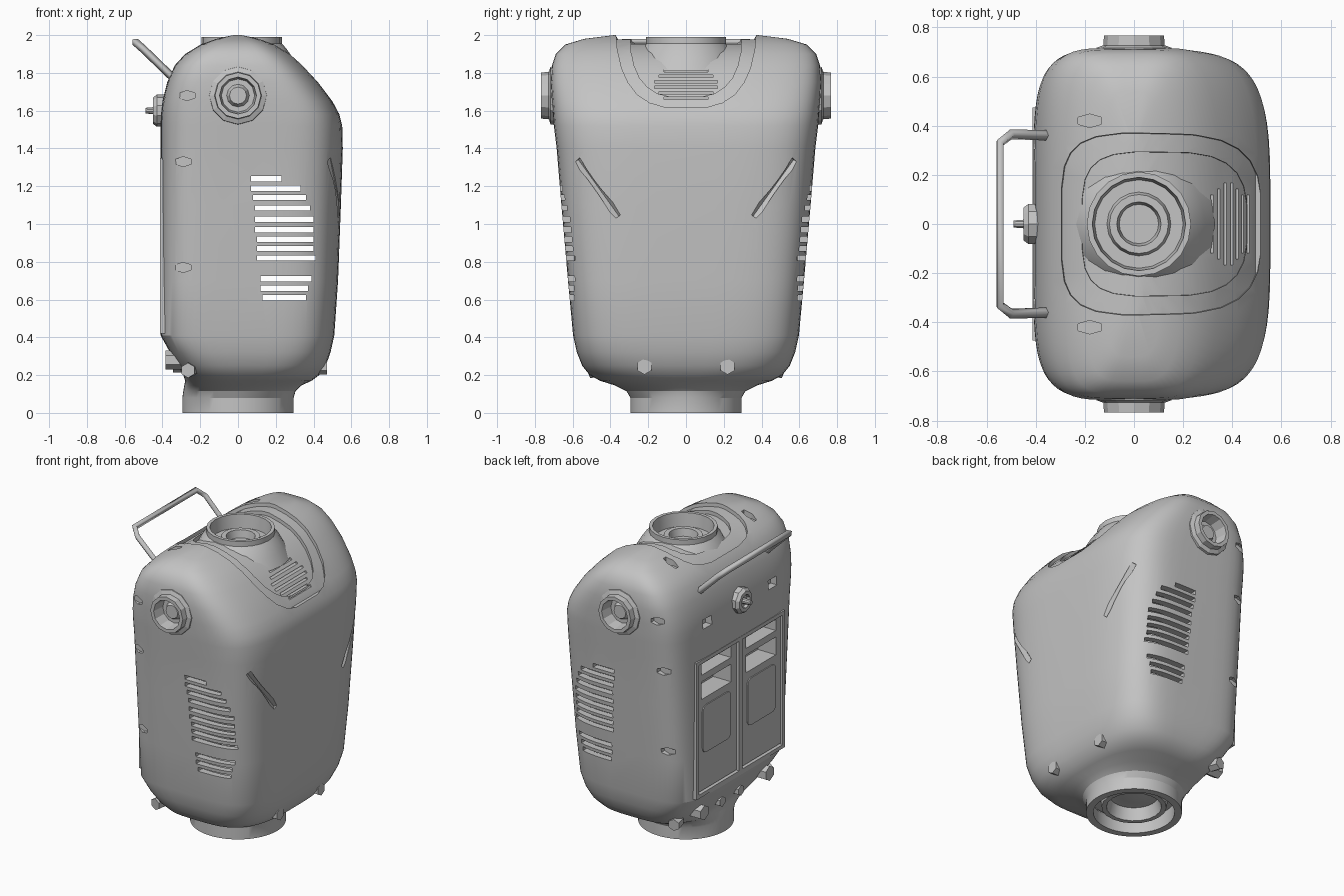
import bpy, bmesh, math
from mathutils import Vector, Matrix

cube = bpy.data.objects.get("Cube")
if cube:
    bpy.data.objects.remove(cube, do_unlink=True)

grey = bpy.data.materials.new("plain_grey")
grey.use_nodes = True
GREY = (0.55, 0.55, 0.55, 1)
grey.diffuse_color = GREY
grey.node_tree.nodes["Principled BSDF"].inputs["Base Color"].default_value = GREY


def finish(bm, name):
    bmesh.ops.recalc_face_normals(bm, faces=bm.faces)
    mesh = bpy.data.meshes.new(name)
    bm.to_mesh(mesh)
    bm.free()
    mesh.materials.append(grey)
    ob = bpy.data.objects.new(name, mesh)
    bpy.context.collection.objects.link(ob)
    return ob


def power(v, n):
    return math.copysign(abs(v) ** (2 / n), v)


def loft(name, rows, seg=64):
    """Stack rounded-box sections given as (z, x min, x max, half depth, squareness)."""
    bm = bmesh.new()
    rings = []
    for z, x0, x1, hy, n in rows:
        ring = []
        for i in range(seg):
            t = 2 * math.pi * (i + 0.5) / seg
            c, s = math.cos(t), math.sin(t)
            k = n if c > 0 else 2 + (n - 2) * 1.7
            ring.append(bm.verts.new(((x0 + x1) / 2 + (x1 - x0) / 2 * power(c, k), hy * power(s, k), z)))
        rings.append(ring)
    for a, b in zip(rings, rings[1:]):
        for i in range(seg):
            j = (i + 1) % seg
            bm.faces.new((a[i], a[j], b[j], b[i]))
    bm.faces.new(rings[0])
    bm.faces.new(rings[-1])
    return finish(bm, name)


def lathe(name, profile, seg, matrix):
    """Spin (radius, height) points about local z."""
    bm = bmesh.new()
    vs = [bm.verts.new((r, 0, h)) for r, h in profile]
    edges = [bm.edges.new(p) for p in zip(vs, vs[1:])]
    bmesh.ops.spin(bm, geom=vs + edges, cent=(0, 0, 0), axis=(0, 0, 1), angle=2 * math.pi, steps=seg)
    bmesh.ops.remove_doubles(bm, verts=bm.verts, dist=0.0005)
    bm.transform(matrix)
    return finish(bm, name)


def add_box(bm, lo, hi):
    lo, hi = Vector(lo), Vector(hi)
    bmesh.ops.create_cube(bm, size=1, matrix=Matrix.Translation((lo + hi) / 2) @ Matrix.Diagonal((hi - lo).to_4d()))


def add_rod(bm, p, q, r, seg, squash=1):
    p, q = Vector(p), Vector(q)
    turn = (q - p).to_track_quat('Z', 'Y').to_matrix().to_4x4()
    bmesh.ops.create_cone(bm, cap_ends=True, segments=seg, radius1=r, radius2=r, depth=(q - p).length,
                          matrix=Matrix.Translation((p + q) / 2) @ turn @ Matrix.Diagonal((1, squash, 1, 1)))


def cut(ob, cutter):
    mod = ob.modifiers.new("cut", 'BOOLEAN')
    mod.operation, mod.solver, mod.object = 'DIFFERENCE', 'EXACT', cutter
    bpy.context.view_layer.objects.active = ob
    bpy.ops.object.modifier_apply(modifier=mod.name)
    bpy.data.objects.remove(cutter, do_unlink=True)


# Body shell
ROWS = [(0, -.295, .295, .295, 2), (.08, -.295, .295, .295, 2), (.115, -.29, .305, .315, 2.1),
        (.145, -.285, .335, .375, 2.3), (.17, -.28, .39, .455, 2.7), (.2, -.29, .43, .51, 3.1),
        (.25, -.32, .465, .55, 3.5), (.32, -.36, .49, .578, 3.9), (.41, -.41, .51, .598, 4.2),
        (.7, -.41, .53, .625, 4.2), (1.1, -.41, .545, .66, 4.2), (1.4, -.41, .555, .685, 4.2),
        (1.52, -.41, .552, .7, 4.2), (1.58, -.408, .537, .705, 4.2), (1.65, -.4, .5, .71, 4.2),
        (1.75, -.375, .427, .717, 4.1), (1.84, -.335, .345, .71, 4), (1.9, -.28, .28, .69, 3.8),
        (1.95, -.2, .2, .64, 3.6), (1.98, -.12, .12, .54, 3.5), (2.0, -.04, .04, .38, 3)]
body = loft("body_shell", ROWS)

# Sunken area around the collar, in two steps: outer border and inner floor
pivot = Matrix.Translation((.05, 0, 1.2))
for scale, rows in ((.97, [(1.62, -.27, .52, .34, 3.4), (2.1, -.32, .55, .38, 3.4)]),
                    (.94, [(1.64, -.2, .46, .28, 3.2), (2.1, -.22, .48, .3, 3.2)])):
    core = loft("core", ROWS)
    core.data.transform(pivot @ Matrix.Scale(scale, 4) @ pivot.inverted())
    recess = loft("recess", rows, 24)
    cut(recess, core)
    cut(body, recess)

# Hollow inside, open at the bottom neck
inner = [(z - (.1 if z == 0 else 0), x0 + (.2 if z > .4 else .045), x1 - .045, hy - .045, n)
         for z, x0, x1, hy, n in ROWS if z < 1.45]
cut(body, loft("hollow", inner))

# Wells for the collar and both shoulder sockets
bm = bmesh.new()
add_rod(bm, (.02, 0, 1.84), (.02, 0, 2.2), .19, 24)
for s in (-1, 1):
    add_rod(bm, (0, s * .66, 1.68), (0, s * .9, 1.68), .1, 16)
cut(body, finish(bm, "wells"))

# Side grilles: (height, start, end)
SLOTS = [(1.24, .07, .23), (1.19, .07, .33), (1.14, .08, .36), (1.085, .09, .38), (1.025, .09, .4),
         (.97, .09, .4), (.92, .1, .4), (.87, .1, .4), (.82, .1, .41), (.71, .12, .39),
         (.66, .12, .37), (.61, .13, .36)]
bm = bmesh.new()
for z, a, b in SLOTS:
    add_box(bm, (a, -.9, z - .014), (b, .9, z + .014))
cut(body, finish(bm, "slots"))

# Speaker slits, screw pockets, diagonal grooves and small square pockets
bm = bmesh.new()
for i in range(6):
    z = 1.66 + i * .029
    x = .45 - (z - 1.65) * .8
    w = .18 - abs(i - 2.5) * .025
    add_box(bm, (x - .05, -w, z), (x + .05, w, z + .012))
for s in (-1, 1):
    for x, y, z in ((-.27, .67, 1.68), (-.29, .63, 1.33), (-.29, .585, .77)):
        add_rod(bm, (x, s * y, z), (x, s * (y + .2), z), .048, 6, .55)
    add_rod(bm, (-.18, s * .42, 1.92), (-.18, s * .42, 2.1), .055, 6, .5)
    add_rod(bm, (.54, s * .36, 1.04), (.482, s * .575, 1.34), .022, 4)
    add_box(bm, (-.6, s * .35 - .045, 1.55), (-.36, s * .35 + .045, 1.61))
cut(body, finish(bm, "details"))

# Door opening in the shell
DOOR_LOW, DOOR_TOP = .43, 1.34
bm = bmesh.new()
add_box(bm, (-.6, -.465, DOOR_LOW), (-.37, .465, DOOR_TOP))
cut(body, finish(bm, "door_opening"))


def window_cutter(s):
    bm = bmesh.new()
    lo, hi = sorted((s * .08, s * .4))
    for z0, z1 in ((1.235, 1.31), (1.07, 1.19)):
        add_box(bm, (-.5, lo, z0), (-.26, hi, z1))
    return finish(bm, "windows")


# Pair of doors with deep window pockets and a lower raised panel
for side, s in (("left", -1), ("right", 1)):
    cut(body, window_cutter(s))
    bm = bmesh.new()
    lo, hi = sorted((s * .02, s * .45))
    add_box(bm, (-.395, lo, DOOR_LOW + .02), (-.36, hi, DOOR_TOP - .015))
    cut(finish(bm, side + "_door"), window_cutter(s))
    bm = bmesh.new()
    lo, hi = sorted((s * .09, s * .39))
    add_box(bm, (-.402, lo, .7), (-.39, hi, 1.02))
    corners = [e for e in bm.edges if abs(e.verts[0].co.x - e.verts[1].co.x) > .005]
    bmesh.ops.bevel(bm, geom=corners, offset=.035, segments=3, affect='EDGES', profile=.5)
    finish(bm, side + "_door_panel")

# Frame and centre strip around the doors
bm = bmesh.new()
for s in (-1, 1):
    lo, hi = sorted((s * .45, s * .475))
    add_box(bm, (-.412, lo, DOOR_LOW - .01), (-.36, hi, DOOR_TOP + .01))
for z in (DOOR_LOW - .01, DOOR_TOP - .015):
    add_box(bm, (-.412, -.45, z), (-.36, .45, z + .025))
add_box(bm, (-.412, -.018, DOOR_LOW), (-.36, .018, DOOR_TOP))
finish(bm, "door_frame")

# Collar on top
collar = lathe("neck_collar", [(.31, 1.81), (.27, 1.88), (.235, 1.93), (.212, 1.955), (.212, 1.99), (.19, 1.99),
                               (.18, 1.9), (.13, 1.9), (.12, 1.93), (.09, 1.93), (.08, 1.88), (0, 1.88)],
               20, Matrix.Translation((.02, 0, 0)))

# Stepped plug in the bottom neck
plug = lathe("waist_plug", [(.26, .1), (.21, .1), (.2, .04), (.17, .04), (.15, .12), (.08, .12), (0, .1)],
             20, Matrix.Identity(4))

# Shoulder sockets
SOCKET = [(.155, 0), (.152, .035), (.125, .045), (.122, .085), (.098, .085), (.088, 0),
          (.06, 0), (.045, .03), (0, .03)]
for side, s in (("front", -1), ("back", 1)):
    lathe(side + "_shoulder_socket", SOCKET, 12,
          Matrix.Translation((0, s * .682, 1.68)) @ Matrix.Rotation(-s * math.pi / 2, 4, 'X'))

# Carrying handle
half = [(-.34, .36, 1.77), (-.5, .365, 1.925), (-.545, .33, 1.965)]
path = half + [(x, -y, z) for x, y, z in reversed(half)]
curve = bpy.data.curves.new("handle", 'CURVE')
curve.dimensions = '3D'
curve.bevel_depth, curve.bevel_resolution, curve.use_fill_caps = .021, 0, True
spline = curve.splines.new('POLY')
spline.points.add(len(path) - 1)
for point, co in zip(spline.points, path):
    point.co = (*co, 1)
curve.materials.append(grey)
bpy.context.collection.objects.link(bpy.data.objects.new("handle", curve))

# Knob above the doors
lathe("knob", [(.085, -.02), (.085, .03), (.07, .05), (.045, .05), (.04, .03), (.02, .03), (.015, .09), (0, .09)],
      10, Matrix.Translation((-.4, 0, 1.6)) @ Matrix.Rotation(-math.pi / 2, 4, 'Y'))

# Hex bolts low on the shell
bm = bmesh.new()
for s in (-1, 1):
    add_rod(bm, (.4, s * .22, .245), (.472, s * .22, .245), .042, 6)
    add_rod(bm, (-.28, s * .35, .28), (-.385, s * .35, .28), .05, 6)
    add_rod(bm, (-.28, s * .1, .25), (-.345, s * .1, .25), .035, 6)
    add_rod(bm, (-.25, s * .44, .23), (-.265, s * .51, .225), .04, 6)
finish(bm, "hex_bolts")

# Smooth the curved parts, keep hard edges
for ob in bpy.context.view_layer.objects:
    ob.select_set(ob in (body, collar, plug))
bpy.context.view_layer.objects.active = body
bpy.ops.object.shade_smooth_by_angle(angle=math.radians(28))
